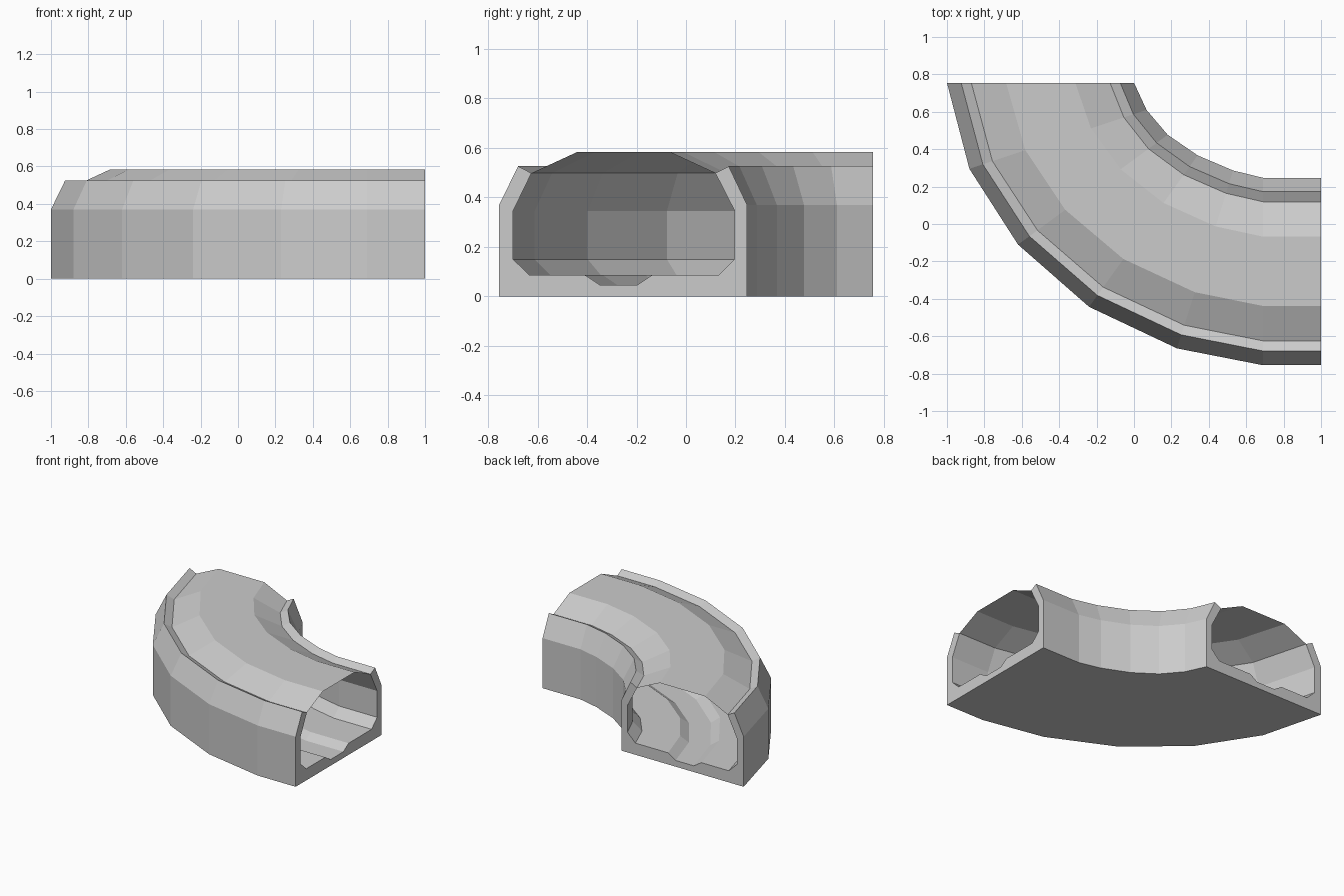
import bpy, bmesh
from mathutils import Vector

if "Cube" in bpy.data.objects:
    bpy.data.objects.remove(bpy.data.objects["Cube"])

# Matching stations along the outer and inner edges of the bend
OUTER = [(1, -.755), (.69, -.755), (.23, -.665), (-.24, -.443), (-.62, -.11), (-.88, .295), (-1, .755)]
INNER = [(1, .247), (.69, .247), (.53, .286), (.34, .367), (.18, .477), (.067, .61), (0, .755)]

# Trough cross-section: (distance from outer edge, height)
TROUGH = [(0, 0), (0, .37), (.076, .526), (.13, .498), (.056, .345), (.056, .15),
          (.122, .086), (.346, .086), (.407, .046), (.557, .046), (.617, .086),
          (.885, .086), (.95, .15), (.95, .345), (.872, .498), (.926, .526),
          (1, .37), (1, 0)]

# Arched cover, a thin sheet resting on the wall lips
COVER = [(.13, .498), (.316, .584), (.686, .584), (.872, .498)]


def sweep(name, profile, closed):
    bm = bmesh.new()
    rings = []
    for o, i in zip(OUTER, INNER):
        o, i = Vector(o), Vector(i)
        rings.append([bm.verts.new((*o.lerp(i, t), z)) for t, z in profile])
    n = len(profile)
    for a, b in zip(rings, rings[1:]):
        for k in range(n if closed else n - 1):
            j = (k + 1) % n
            bm.faces.new((a[k], a[j], b[j], b[k]))
    if closed:
        bm.faces.new(rings[0][::-1])
        bm.faces.new(rings[-1])
        bmesh.ops.recalc_face_normals(bm, faces=bm.faces[:])
    else:
        bm.normal_update()
        down = [f for f in bm.faces if f.normal.z < 0]
        bmesh.ops.reverse_faces(bm, faces=down)
    mesh = bpy.data.meshes.new(name)
    bm.to_mesh(mesh)
    bm.free()
    obj = bpy.data.objects.new(name, mesh)
    bpy.context.collection.objects.link(obj)
    return obj


sweep("curved_trough", TROUGH, True)
sweep("arched_cover", COVER, False)
